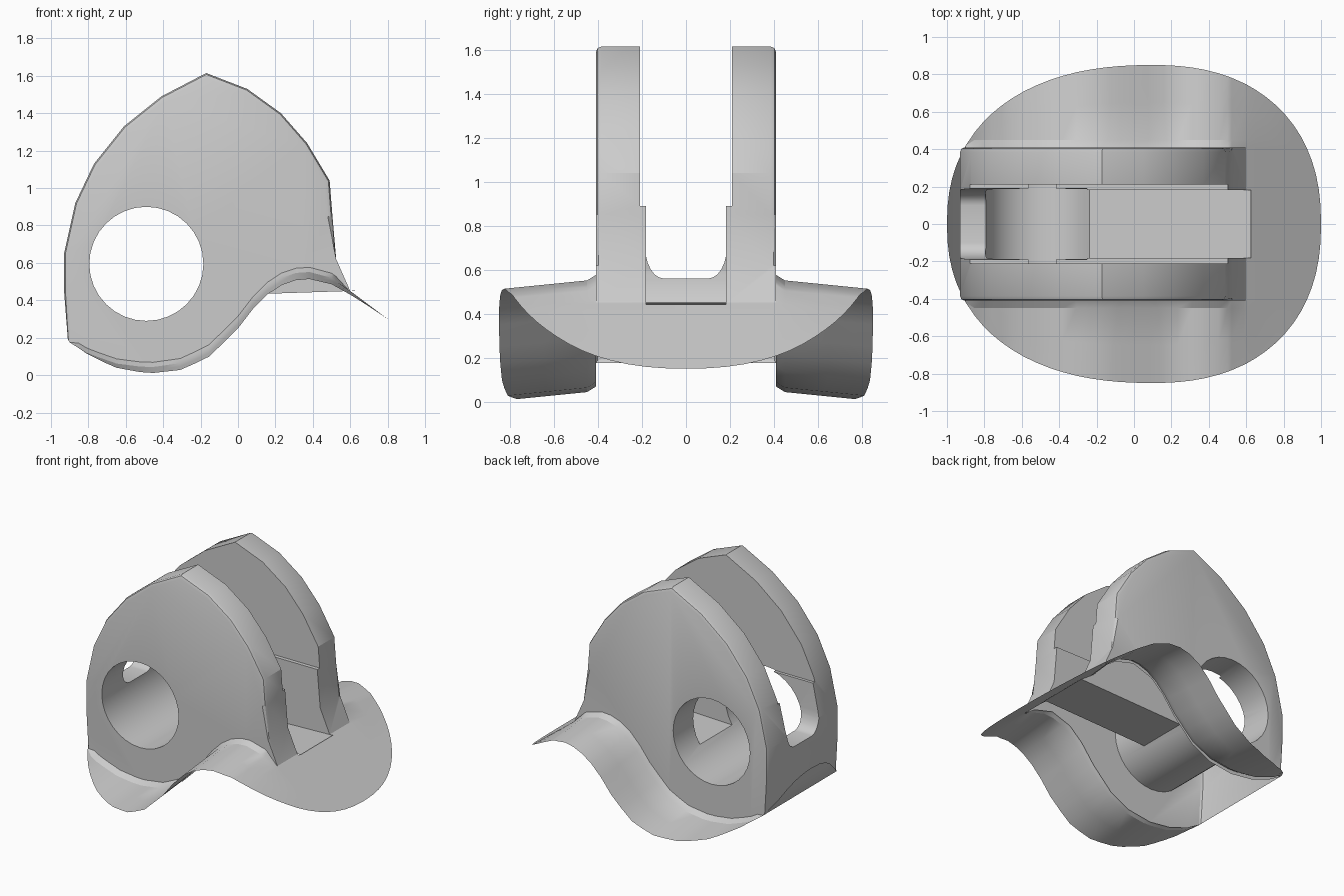
import bpy, bmesh, math
from mathutils import Matrix

if "Cube" in bpy.data.objects:
    bpy.data.objects.remove(bpy.data.objects["Cube"])

# Wave profile of the flange (x, z) and profile of the cheek plates
WAVE = [(-1, .39), (-.95, .26), (-.9, .175), (-.8, .115), (-.65, .062), (-.48, .04), (-.3, .065),
        (-.15, .14), (0, .29), (.1, .42), (.2, .51), (.35, .56), (.5, .52), (.6, .45), (.8, .3), (1, .15)]
CHEEK = [(-.93, .45), (-.93, .65), (-.87, .92), (-.77, 1.13), (-.61, 1.33), (-.41, 1.49),
         (-.17, 1.615), (.05, 1.53), (.23, 1.40), (.37, 1.24), (.49, 1.04), (.505, .85), (.525, .62)]


def wave(x):
    for (x0, z0), (x1, z1) in zip(WAVE, WAVE[1:]):
        if x <= x1:
            return z0 + (z1 - z0) * (x - x0) / (x1 - x0)
    return WAVE[-1][1]


def outline(x):
    u = (x - .1) / .9 if x > .1 else (.1 - x) / 1.1
    return .85 * max(0, 1 - u ** 2.3) ** .435


def finish(name, bm):
    mesh = bpy.data.meshes.new(name)
    bm.to_mesh(mesh)
    bm.free()
    ob = bpy.data.objects.new(name, mesh)
    bpy.context.collection.objects.link(ob)
    return ob


def prism(pts, a, b, axis):
    bm = bmesh.new()
    place = (lambda p, t: (p[0], t, p[1])) if axis == 'Y' else (lambda p, t: (t, p[0], p[1]))
    lo = [bm.verts.new(place(p, a)) for p in pts]
    hi = [bm.verts.new(place(p, b)) for p in pts]
    bm.faces.new(lo)
    bm.faces.new(hi)
    n = len(pts)
    for i in range(n):
        j = (i + 1) % n
        bm.faces.new((lo[i], lo[j], hi[j], hi[i]))
    bmesh.ops.recalc_face_normals(bm, faces=bm.faces)
    return bm, lo, hi


def smooth(ob):
    bpy.ops.object.select_all(action='DESELECT')
    ob.select_set(True)
    bpy.context.view_layer.objects.active = ob
    bpy.ops.object.shade_smooth_by_angle(angle=math.radians(25))


# Cheek block with rounded outer rims
bottom = [(x, z) for x, z in reversed(WAVE) if -.91 < x < .61]
profile = [(-.91, wave(-.91))] + CHEEK + bottom
bm, lo, hi = prism(profile, -.41, .41, 'Y')
rim = []
for ring in (lo, hi):
    for i in range(len(CHEEK)):
        rim.append(bm.edges.get((ring[i], ring[i + 1])))
bmesh.ops.bevel(bm, geom=rim, offset=.025, segments=2, profile=.5, affect='EDGES')
body = finish("cheek_plates", bm)

# Cutters: slot, rear saddle, pocket and pin hole
floor = lambda x: .43 + .033 * x
cutters = [finish("slot_cutter", prism([(-2, .89), (2, .89), (2, 2), (-2, 2)], -.21, .21, 'Y')[0])]
arc = [(.1 + .085 * math.cos(t), .7 - .14 * math.sin(t)) for t in [i * math.pi / 12 for i in range(7)]]
saddle = [(.19, .95)] + arc + [(-y, z) for y, z in reversed(arc)] + [(-.19, .95)]
cutters.append(finish("saddle_cutter", prism(saddle, -1.3, -.25, 'X')[0]))
pocket = [(-.255, floor(-.255)), (1.1, floor(1.1)), (1.1, .96), (-.255, .96)]
cutters.append(finish("pocket_cutter", prism(pocket, -.183, .183, 'Y')[0]))
bm = bmesh.new()
bmesh.ops.create_cone(bm, cap_ends=True, segments=32, radius1=.305, radius2=.305, depth=2,
                      matrix=Matrix.Translation((-.49, 0, .595)) @ Matrix.Rotation(math.pi / 2, 4, 'X'))
cutters.append(finish("hole_cutter", bm))

bpy.context.view_layer.objects.active = body
for c in cutters:
    c.hide_render = True
    m = body.modifiers.new(c.name, 'BOOLEAN')
    m.operation = 'DIFFERENCE'
    m.solver = 'EXACT'
    m.object = c
    bpy.ops.object.modifier_apply(modifier=m.name)
for c in cutters:
    bpy.data.objects.remove(c)

# The block is a hollow shell: open its underside
bm = bmesh.new()
bm.from_mesh(body.data)
under = []
for f in bm.faces:
    c = f.calc_center_median()
    if abs(f.normal.y) < .5 and f.normal.z < -.1 and abs(c.z - wave(c.x)) < .025:
        under.append(f)
bmesh.ops.delete(bm, geom=under, context='FACES')
bm.to_mesh(body.data)
bm.free()
smooth(body)

# Pocket floor hanging below the flange, with its side walls
bm = bmesh.new()
xs = [.1, .2, .35, .5, .6, .625]
for x0, x1 in zip(xs, xs[1:]):
    bm.faces.new([bm.verts.new((x, y, floor(x))) for x, y in
                  ((x0, -.183), (x1, -.183), (x1, .183), (x0, .183))])
    for y in (-.183, .183):
        bm.faces.new([bm.verts.new(p) for p in (
            (x0, y, floor(x0)), (x1, y, floor(x1)),
            (x1, y, max(wave(x1), floor(x1) + .001)), (x0, y, max(wave(x0), floor(x0) + .001)))])
bmesh.ops.remove_doubles(bm, verts=bm.verts, dist=.0005)
finish("pocket_floor", bm)

# Oval wavy flange, open between the cheeks
cols = [math.sin(math.pi * (i / 40 - .5)) for i in range(41)]
cols = sorted([x for x in cols if min(abs(x - k) for k in (-.9, .5, .61)) > .012] + [-.9, .5, .61])
bm = bmesh.new()
grid = []
for x in cols:
    w = outline(x)
    half = [0, .183, .41, .45, .45 + .5 * max(0, w - .45), max(w, .002)]
    half = [min(y, max(w, .002)) for y in half]
    fade = max(0, min(1, (x + .95) / .25, (.8 - x) / .3))
    row = []
    for k, y in enumerate(half):
        drop = .04 * fade * max(0, (y - .45) / .4)
        lift = .025 if k == 2 and -.9 < x < .55 else 0
        row.append((x, y, wave(x) - drop + lift))
    grid.append(row)
for s in (-1, 1):
    vs = [[bm.verts.new((x, s * y, z)) for x, y, z in row] for row in grid]
    for i in range(len(cols) - 1):
        xm = (cols[i] + cols[i + 1]) / 2
        for k in range(5):
            start = (.61, .5)[k] if k < 2 else -2
            if xm > start or xm < -.9:
                q = [vs[i][k], vs[i + 1][k], vs[i + 1][k + 1], vs[i][k + 1]]
                bm.faces.new(q if s > 0 else q[::-1])
bmesh.ops.remove_doubles(bm, verts=bm.verts, dist=.0005)
bmesh.ops.delete(bm, geom=[v for v in bm.verts if not v.link_faces], context='VERTS')
bmesh.ops.recalc_face_normals(bm, faces=bm.faces)
smooth(finish("wavy_flange", bm))
